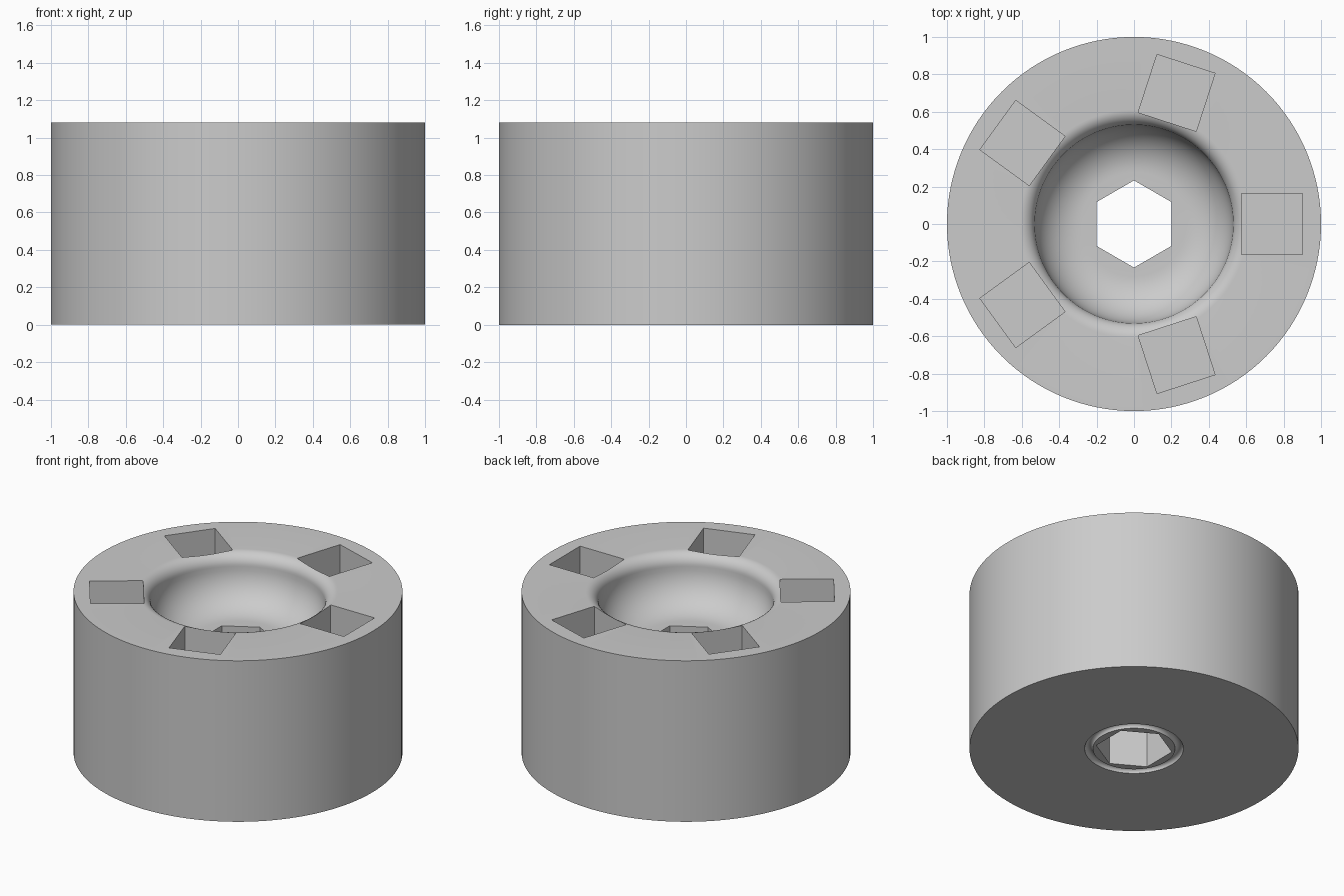
import bpy, bmesh
from math import pi, cos, sin, radians
from mathutils import Matrix

if "Cube" in bpy.data.objects:
    bpy.data.objects.remove(bpy.data.objects["Cube"])

HEIGHT = 1.08
SEGMENTS = 128

grey = bpy.data.materials.new("plain grey")
grey.use_nodes = True
grey.diffuse_color = (0.6, 0.6, 0.6, 1)
grey.node_tree.nodes["Principled BSDF"].inputs["Base Color"].default_value = grey.diffuse_color


def arc(cx, cz, r, start, end, steps):
    """Points (radius, z) along a circular arc, angles in degrees."""
    angles = [radians(start + (end - start) * i / steps) for i in range(steps + 1)]
    return [(cx + r * cos(a), cz + r * sin(a)) for a in angles]


def finish(name, bm):
    bmesh.ops.recalc_face_normals(bm, faces=bm.faces)
    mesh = bpy.data.meshes.new(name)
    bm.to_mesh(mesh)
    bm.free()
    mesh.materials.append(grey)
    obj = bpy.data.objects.new(name, mesh)
    bpy.context.collection.objects.link(obj)
    return obj


def lathe(name, profile):
    bm = bmesh.new()
    verts = [bm.verts.new((r, 0, z)) for r, z in profile]
    edges = [bm.edges.new(pair) for pair in zip(verts, verts[1:])]
    bmesh.ops.spin(bm, geom=verts + edges, axis=(0, 0, 1), cent=(0, 0, 0),
                   angle=2 * pi, steps=SEGMENTS)
    bmesh.ops.remove_doubles(bm, verts=bm.verts, dist=0.0005)
    return finish(name, bm)


# Body: underside with a ring groove, straight wall, rounded lip, dished bowl
profile = [(0, 0)]
profile += arc(0.275, 0, 0.025, 180, 0, 8)
profile += [(1, 0), (1, HEIGHT)]
profile += arc(0.61, HEIGHT - 0.08, 0.08, 90, 180, 10)
profile += arc(0.28, HEIGHT - 0.08, 0.25, 0, -90, 14)[1:]
profile += [(0, HEIGHT - 0.33)]
body = lathe("wheel_body", profile)

cutters = []

# Hexagonal axle hole through the middle, corners on the y axis
bm = bmesh.new()
bmesh.ops.create_cone(bm, cap_ends=True, segments=6, radius1=0.233, radius2=0.233, depth=3)
bm.verts.ensure_lookup_table()
if abs(bm.verts[0].co.x) > 0.01:
    corner_on_x = max(v.co.x for v in bm.verts) > 0.22
    if corner_on_x:
        bmesh.ops.rotate(bm, verts=bm.verts, matrix=Matrix.Rotation(pi / 6, 3, "Z"))
cutters.append(finish("axle_hole_cutter", bm))

# Five square pockets around the top face
bm = bmesh.new()
for i in range(5):
    turn = Matrix.Rotation(2 * pi * i / 5, 4, "Z")
    place = Matrix.Translation((0.737, 0, HEIGHT))
    size = Matrix.Diagonal((0.326, 0.326, 0.66, 1))
    bmesh.ops.create_cube(bm, size=1, matrix=turn @ place @ size)
cutters.append(finish("pocket_cutter", bm))

# Cut the holes, then discard the cutters
bpy.context.view_layer.objects.active = body
for cutter in cutters:
    cutter.hide_render = True
    cut = body.modifiers.new(cutter.name, "BOOLEAN")
    cut.operation = "DIFFERENCE"
    cut.solver = "EXACT"
    cut.object = cutter
    bpy.ops.object.modifier_apply(modifier=cut.name)
    bpy.data.objects.remove(cutter)

bpy.ops.object.select_all(action="DESELECT")
body.select_set(True)
bpy.ops.object.shade_smooth_by_angle(angle=radians(30))
